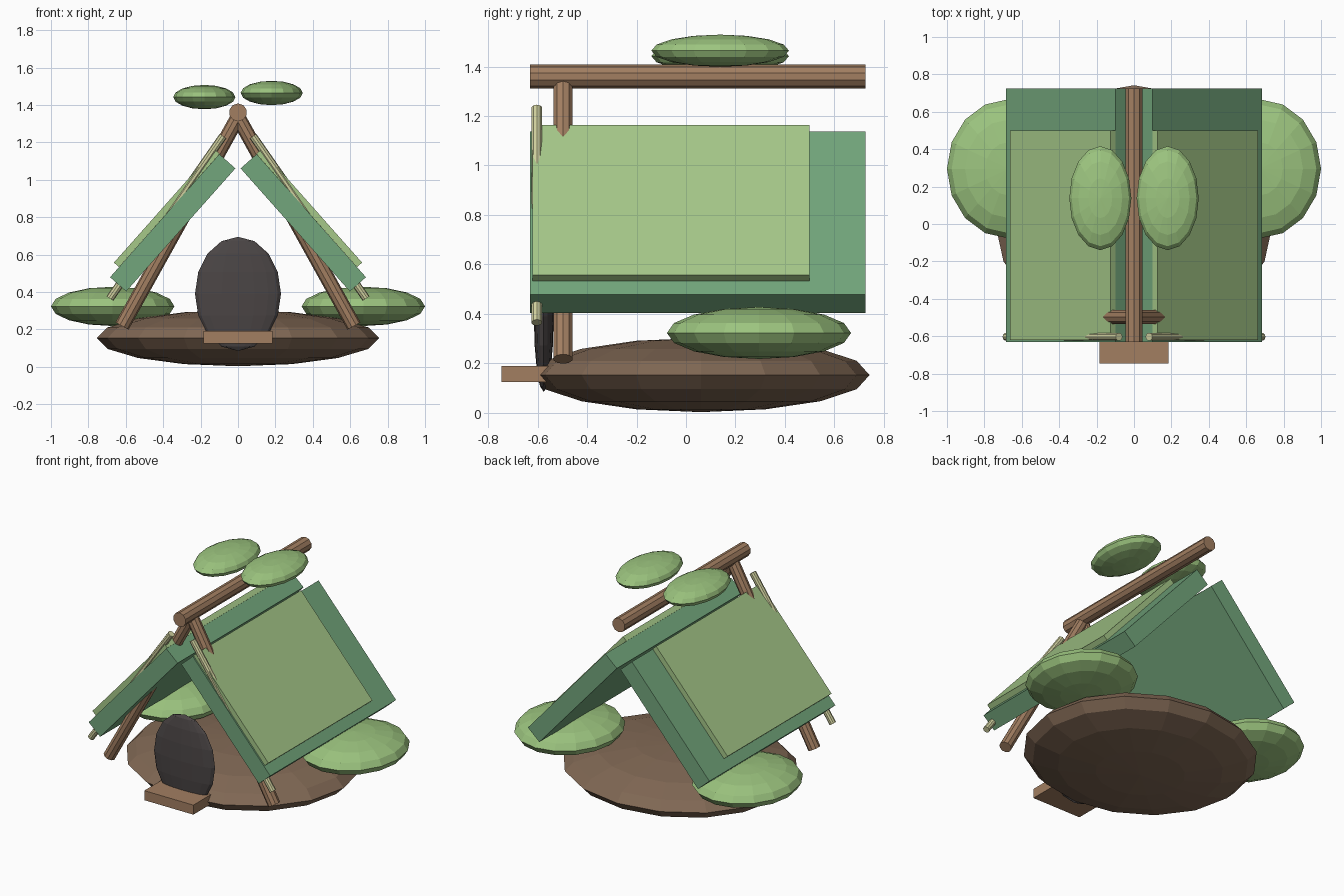
import bpy
import math
from mathutils import Vector

if "Cube" in bpy.data.objects:
    bpy.data.objects.remove(bpy.data.objects["Cube"])


def make_material(name, r, g, b):
    m = bpy.data.materials.new(name)
    m.diffuse_color = (r, g, b, 1)
    m.use_nodes = True
    m.node_tree.nodes["Principled BSDF"].inputs["Base Color"].default_value = m.diffuse_color
    return m


EARTH = make_material("earth", 0.22, 0.14, 0.09)
WOOD = make_material("wood", 0.36, 0.21, 0.12)
CANE = make_material("cane", 0.62, 0.62, 0.34)
DARK_LEAF = make_material("dark_leaf", 0.17, 0.38, 0.20)
LIGHT_LEAF = make_material("light_leaf", 0.38, 0.58, 0.25)
BUSH = make_material("bush", 0.33, 0.55, 0.21)
SHADOW = make_material("shadow", 0.07, 0.06, 0.06)


def finish(name, mat):
    ob = bpy.context.object
    ob.name = name
    ob.data.materials.append(mat)
    return ob


def blob(name, centre, radii, mat):
    bpy.ops.mesh.primitive_uv_sphere_add(segments=16, ring_count=8, location=centre)
    ob = finish(name, mat)
    ob.scale = radii
    return ob


def box(name, centre, size, mat, tilt=0):
    bpy.ops.mesh.primitive_cube_add(size=1, location=centre, rotation=(0, tilt, 0))
    ob = finish(name, mat)
    ob.scale = size
    return ob


def pole(name, a, b, radius, mat):
    a, b = Vector(a), Vector(b)
    bpy.ops.mesh.primitive_cylinder_add(
        vertices=10, radius=radius, depth=(b - a).length, location=(a + b) / 2,
        rotation=(b - a).to_track_quat('Z', 'Y').to_euler())
    return finish(name, mat)


# Ground, doorway and step
blob("ground_mound", (0, 0.06, 0.153), (0.755, 0.682, 0.15), EARTH)
blob("doorway", (0, -0.575, 0.39), (0.23, 0.04, 0.305), SHADOW)
box("door_step", (0, -0.635, 0.158), (0.37, 0.22, 0.065), WOOD)

# Ridge pole
pole("ridge_pole", (0, -0.63, 1.36), (0, 0.725, 1.36), 0.048, WOOD)

# Mirrored sides of the shelter
tilt = math.radians(48.4)
for side, s in (("left", -1), ("right", 1)):
    pole(side + "_front_pole", (s * 0.62, -0.497, 0.218), (0, -0.497, 1.335), 0.04, WOOD)
    box(side + "_roof_panel", (s * 0.349, 0.0475, 0.77), (0.88, 1.355, 0.115), DARK_LEAF, s * tilt)
    box(side + "_roof_cover", (s * 0.381, -0.06, 0.848), (0.81, 1.12, 0.036), LIGHT_LEAF, s * tilt)
    pole(side + "_edge_cane", (s * 0.685, -0.603, 0.365), (s * 0.08, -0.603, 1.233), 0.022, CANE)
    blob(side + "_bush", (s * 0.67, 0.295, 0.323), (0.33, 0.372, 0.105), BUSH)
    blob(side + "_ridge_leaf", (s * 0.18, 0.138, 1.453 + s * 0.011), (0.166, 0.278, 0.065), BUSH)
